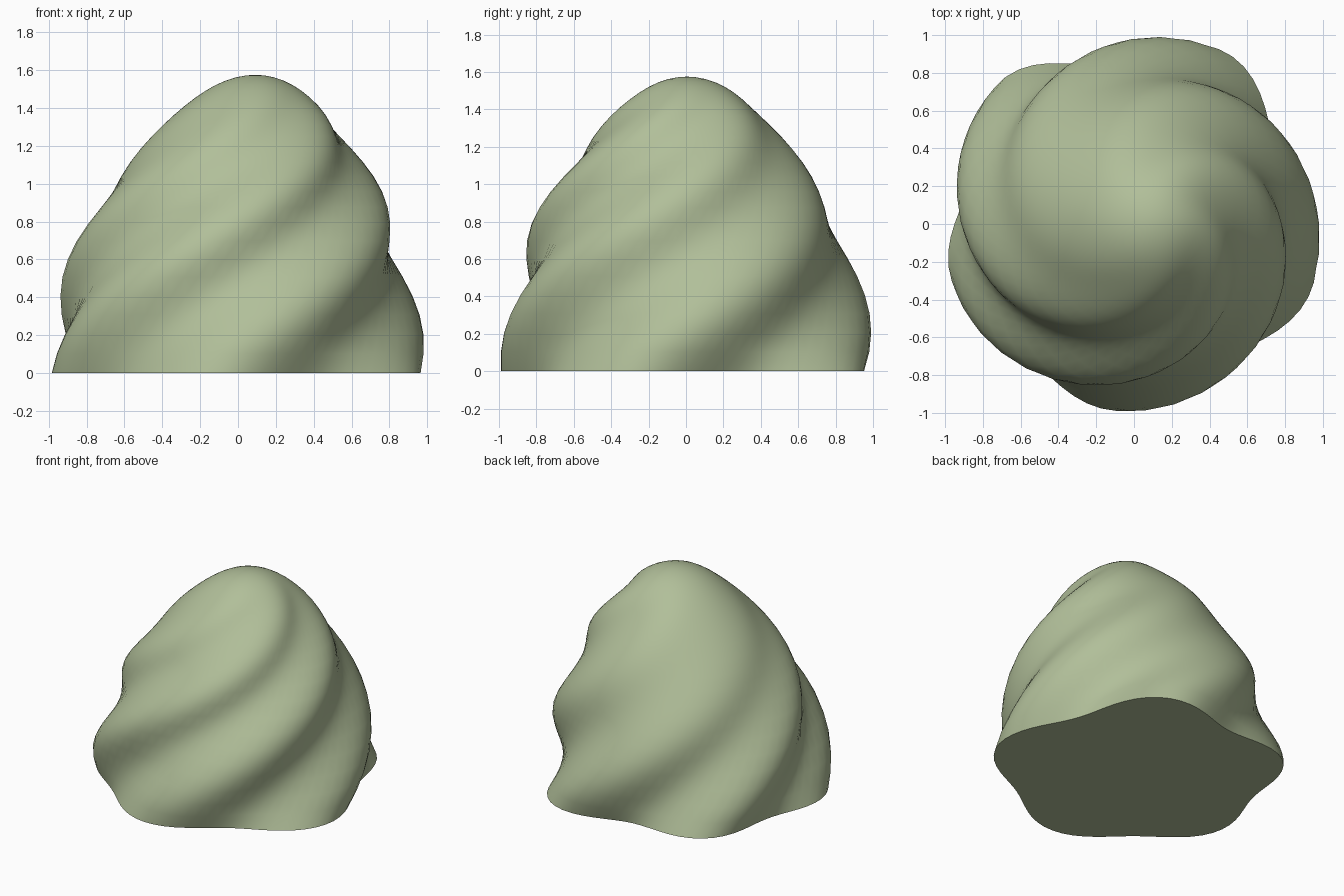
import bpy, bmesh, math

if "Cube" in bpy.data.objects:
    bpy.data.objects.remove(bpy.data.objects["Cube"])

HEIGHT, RADIUS, LOBES = 1.575, 0.94, 5
SEGMENTS, RINGS = 80, 24


def ring_point(theta, z):
    """Point on the twisted, lobed and slightly leaning dome."""
    s = z / HEIGHT
    radius = RADIUS * max(0.0, 1 - s * s) ** (0.64 - 0.1 * s ** 10)
    # Angle measured in the frame that turns with the twist, a little uneven low down
    uneven = 7 * (1 - s) * math.cos(theta - math.radians(100))
    turned = theta - math.radians(-17 + 72 * z + 20 * z * z + uneven)
    # Lobes soften towards the tip, except on one side
    depth = 0.078 * (1 - 0.75 * s) * min(1.0, (1 - s) * 8)
    depth *= 1 + 1.4 * (s - 0.22) * math.cos(turned - math.radians(245))
    radius *= 1 + depth * math.cos(LOBES * turned)
    return (radius * math.cos(theta) - 0.02 + 0.045 * z * z,
            radius * math.sin(theta) + 0.005, z)


# Rings from the flat base up to the tip
bm = bmesh.new()
rings = []
for i in range(RINGS):
    z = HEIGHT * math.sin(0.5 * math.pi * i / RINGS)
    rings.append([bm.verts.new(ring_point(2 * math.pi * j / SEGMENTS, z))
                  for j in range(SEGMENTS)])
tip = bm.verts.new(ring_point(0, HEIGHT))

# Skin the side, close the tip and cap the base
for low, high in zip(rings, rings[1:]):
    for j in range(SEGMENTS):
        k = (j + 1) % SEGMENTS
        bm.faces.new((low[j], low[k], high[k], high[j]))
for j in range(SEGMENTS):
    bm.faces.new((rings[-1][j], rings[-1][(j + 1) % SEGMENTS], tip))
bm.faces.new(rings[0][::-1])

mesh = bpy.data.meshes.new("twisted_dome")
bm.to_mesh(mesh)
bm.free()
dome = bpy.data.objects.new("twisted_dome", mesh)
bpy.context.collection.objects.link(dome)

# Soft sage green
green = bpy.data.materials.new("sage_green")
green.diffuse_color = (0.44, 0.52, 0.32, 1)
green.use_nodes = True
green.node_tree.nodes["Principled BSDF"].inputs["Base Color"].default_value = green.diffuse_color
mesh.materials.append(green)

# Smooth side with a crisp base edge
bpy.context.view_layer.objects.active = dome
dome.select_set(True)
bpy.ops.object.shade_smooth_by_angle(angle=math.radians(50))
